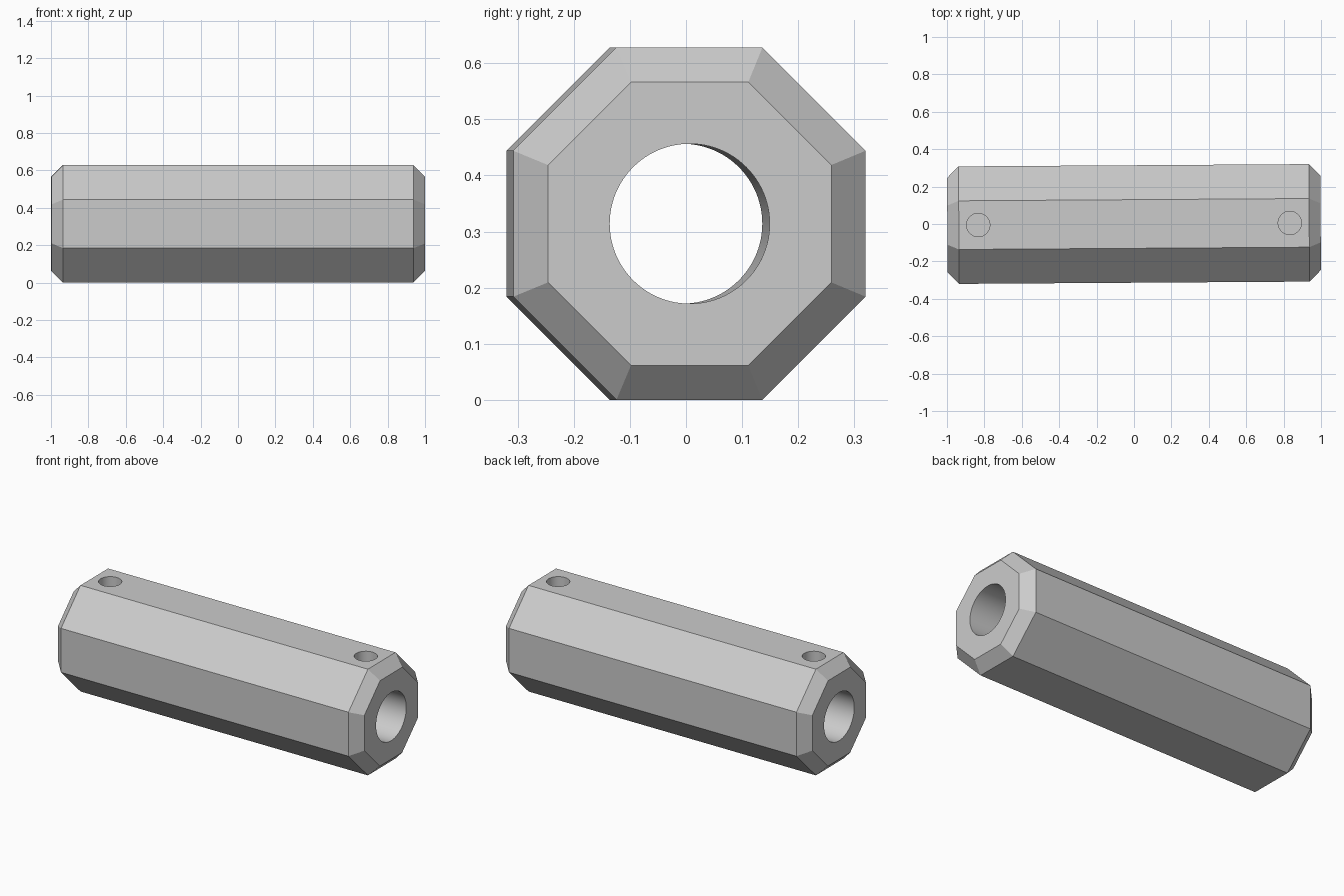
import bpy
import bmesh
from math import cos, sin, pi, radians
from mathutils import Matrix

cube = bpy.data.objects.get("Cube")
if cube:
    bpy.data.objects.remove(cube, do_unlink=True)

HALF = 0.998        # half length
APOTHEM = 0.314     # axis to flat side
CHAMFER = 0.0615
BORE = 0.1425
HOLE = 0.0625
HOLE_DEPTH = 0.1
HOLE_X = 0.833
YAW = radians(0.375)

grey = bpy.data.materials.new("light_grey")
grey.use_nodes = True
colour = (0.6, 0.6, 0.6, 1)
grey.diffuse_color = colour
grey.node_tree.nodes["Principled BSDF"].inputs["Base Color"].default_value = colour


def make_object(name, bm):
    bmesh.ops.recalc_face_normals(bm, faces=bm.faces)
    mesh = bpy.data.meshes.new(name)
    bm.to_mesh(mesh)
    bm.free()
    mesh.materials.append(grey)
    obj = bpy.data.objects.new(name, mesh)
    bpy.context.collection.objects.link(obj)
    return obj


def cylinder(name, radius, depth, matrix, segments):
    bm = bmesh.new()
    bmesh.ops.create_cone(bm, cap_ends=True, segments=segments, radius1=radius,
                          radius2=radius, depth=depth, matrix=matrix)
    return make_object(name, bm)


# Octagonal bar with chamfered ends, lofted along x
bm = bmesh.new()
rings = []
for x, apothem in ((-HALF, APOTHEM - CHAMFER), (CHAMFER - HALF, APOTHEM),
                   (HALF - CHAMFER, APOTHEM), (HALF, APOTHEM - CHAMFER)):
    r = apothem / cos(pi / 8)
    angles = [(i + 0.5) * pi / 4 for i in range(8)]
    rings.append([bm.verts.new((x, r * cos(a), r * sin(a))) for a in angles])
for a, b in zip(rings, rings[1:]):
    for i in range(8):
        j = (i + 1) % 8
        bm.faces.new((a[i], a[j], b[j], b[i]))
bm.faces.new(rings[0])
bm.faces.new(rings[-1])
body = make_object("octagonal_sleeve", bm)

# Lengthwise bore and two blind holes in the top flat
cutters = [cylinder("bore_cutter", BORE, 3, Matrix.Rotation(pi / 2, 4, "Y"), 96)]
for side in (-1, 1):
    place = Matrix.Translation((side * HOLE_X, 0, APOTHEM))
    cutters.append(cylinder("hole_cutter", HOLE, 2 * HOLE_DEPTH, place, 48))

bpy.context.view_layer.objects.active = body
for cutter in cutters:
    cutter.hide_render = True
    mod = body.modifiers.new("cut", "BOOLEAN")
    mod.operation = "DIFFERENCE"
    mod.solver = "EXACT"
    mod.object = cutter
    bpy.ops.object.modifier_apply(modifier=mod.name)
for cutter in cutters:
    bpy.data.objects.remove(cutter, do_unlink=True)

# Slight turn about z, resting on the ground
body.data.transform(Matrix.Translation((0, 0, APOTHEM)) @ Matrix.Rotation(YAW, 4, "Z"))
bpy.ops.object.select_all(action="DESELECT")
body.select_set(True)
bpy.ops.object.shade_smooth_by_angle(angle=radians(30))
